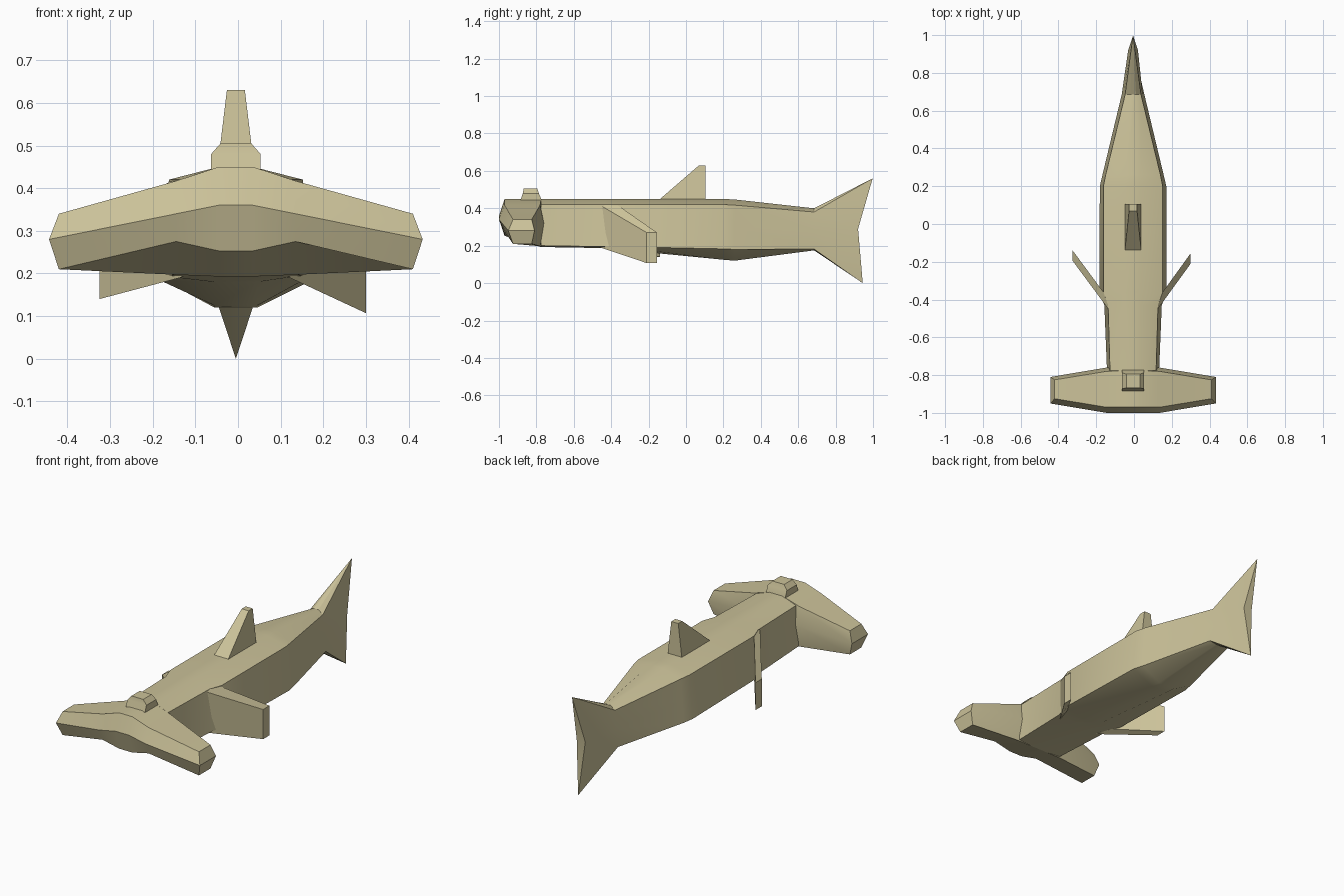
import bpy, bmesh, math

if "Cube" in bpy.data.objects:
    bpy.data.objects.remove(bpy.data.objects["Cube"], do_unlink=True)

hull_paint = bpy.data.materials.new("sand_hull")
hull_paint.use_nodes = True
hull_colour = (0.60, 0.54, 0.32, 1)
hull_paint.diffuse_color = hull_colour
hull_paint.node_tree.nodes["Principled BSDF"].inputs["Base Color"].default_value = hull_colour


def loft(name, sections):
    """Skin a row of equal closed sections; each end is capped in strips."""
    bm = bmesh.new()
    rings = [[bm.verts.new(point) for point in section] for section in sections]
    count = len(rings[0])
    for near, far in zip(rings, rings[1:]):
        for i in range(count):
            j = (i + 1) % count
            bm.faces.new((near[i], near[j], far[j], far[i]))
    for ring in (rings[0], rings[-1]):
        for i in range(count // 2 - 1):
            bm.faces.new((ring[i], ring[i + 1], ring[-i - 2], ring[-i - 1]))
    bmesh.ops.remove_doubles(bm, verts=bm.verts, dist=0.0005)
    bmesh.ops.recalc_face_normals(bm, faces=bm.faces)
    mesh = bpy.data.meshes.new(name)
    bm.to_mesh(mesh)
    bm.free()
    mesh.materials.append(hull_paint)
    part = bpy.data.objects.new(name, mesh)
    part.location.x = -0.005
    bpy.context.collection.objects.link(part)
    bpy.ops.object.select_all(action="DESELECT")
    part.select_set(True)
    bpy.context.view_layer.objects.active = part
    bpy.ops.object.shade_smooth_by_angle(angle=math.radians(30))
    return part


def mirrored(half):
    """Close a half section, listed top to bottom, across the middle plane."""
    return half + [(-x, y, z) for x, y, z in reversed(half)]


def body_section(y, top_w, top_z, side_w, side_z, low_w, low_z, keel_w, keel_z):
    middle = ((side_w + low_w) / 2, y, (side_z + low_z) / 2)
    return mirrored([(top_w, y, top_z), (side_w, y, side_z), middle,
                     (low_w, y, low_z), (keel_w, y, keel_z)])


# Fuselage, ending in a forked vertical tail
stations = [
    (-0.775, 0.04, 0.45, 0.122, 0.42, 0.138, 0.2, 0.05, 0.193),
    (-0.43, 0.04, 0.45, 0.132, 0.42, 0.152, 0.195, 0.05, 0.187),
    (-0.36, 0.04, 0.45, 0.157, 0.42, 0.178, 0.195, 0.05, 0.18),
    (0.2, 0.04, 0.45, 0.157, 0.42, 0.176, 0.183, 0.05, 0.125),
    (0.26, 0.04, 0.447, 0.145, 0.417, 0.162, 0.18, 0.05, 0.12),
    (0.685, 0.015, 0.4, 0.042, 0.38, 0.06, 0.182, 0.02, 0.175),
]
upper_tip, lower_tip = (0, 0.998, 0.56), (0, 0.945, 0)
tail_end = mirrored([upper_tip, upper_tip, (0.026, 0.92, 0.29), lower_tip, lower_tip])
loft("fuselage", [body_section(*s) for s in stations] + [tail_end])

# Wide head: each half section runs down the front and up the back
head_half = [
    [(0.04, -0.97, 0.45), (0.04, -1, 0.36), (0.04, -0.97, 0.253),
     (0.04, -0.775, 0.193), (0.04, -0.76, 0.33), (0.04, -0.775, 0.45)],
    [(0.14, -0.97, 0.417), (0.14, -1, 0.34), (0.14, -0.97, 0.275),
     (0.14, -0.78, 0.197), (0.14, -0.76, 0.32), (0.14, -0.78, 0.417)],
    [(0.415, -0.925, 0.34), (0.438, -0.95, 0.28), (0.415, -0.925, 0.21),
     (0.415, -0.825, 0.21), (0.438, -0.81, 0.28), (0.415, -0.825, 0.34)],
]
other_half = [[(-x, y, z) for x, y, z in s] for s in reversed(head_half)]
loft("head", other_half + head_half)


def level(z, half_w, front, back):
    return [(-half_w, front, z), (half_w, front, z), (half_w, back, z), (-half_w, back, z)]


# Raised canopy on the head
loft("canopy", [level(0.42, 0.058, -0.89, -0.77), level(0.445, 0.058, -0.885, -0.772),
                level(0.48, 0.058, -0.872, -0.787), level(0.505, 0.036, -0.868, -0.795)])

# Dorsal fin
loft("dorsal_fin", [level(0.44, 0.044, -0.15, 0.105), level(0.63, 0.021, 0.07, 0.105)])


# Swept side fins
def side_fin(name, side, tip_x, tip_y, tip_low, tip_high):
    root = [(side * 0.12, -0.465, 0.42), (side * 0.12, -0.465, 0.193),
            (side * 0.15, -0.37, 0.193), (side * 0.15, -0.37, 0.42)]
    tip = [(side * tip_x, tip_y - 0.055, tip_high), (side * tip_x, tip_y - 0.055, tip_low),
           (side * tip_x, tip_y, tip_low), (side * tip_x, tip_y, tip_high)]
    loft(name, [root, tip])


side_fin("left_fin", 1, 0.305, -0.155, 0.107, 0.27)
side_fin("right_fin", -1, 0.32, -0.14, 0.14, 0.29)
